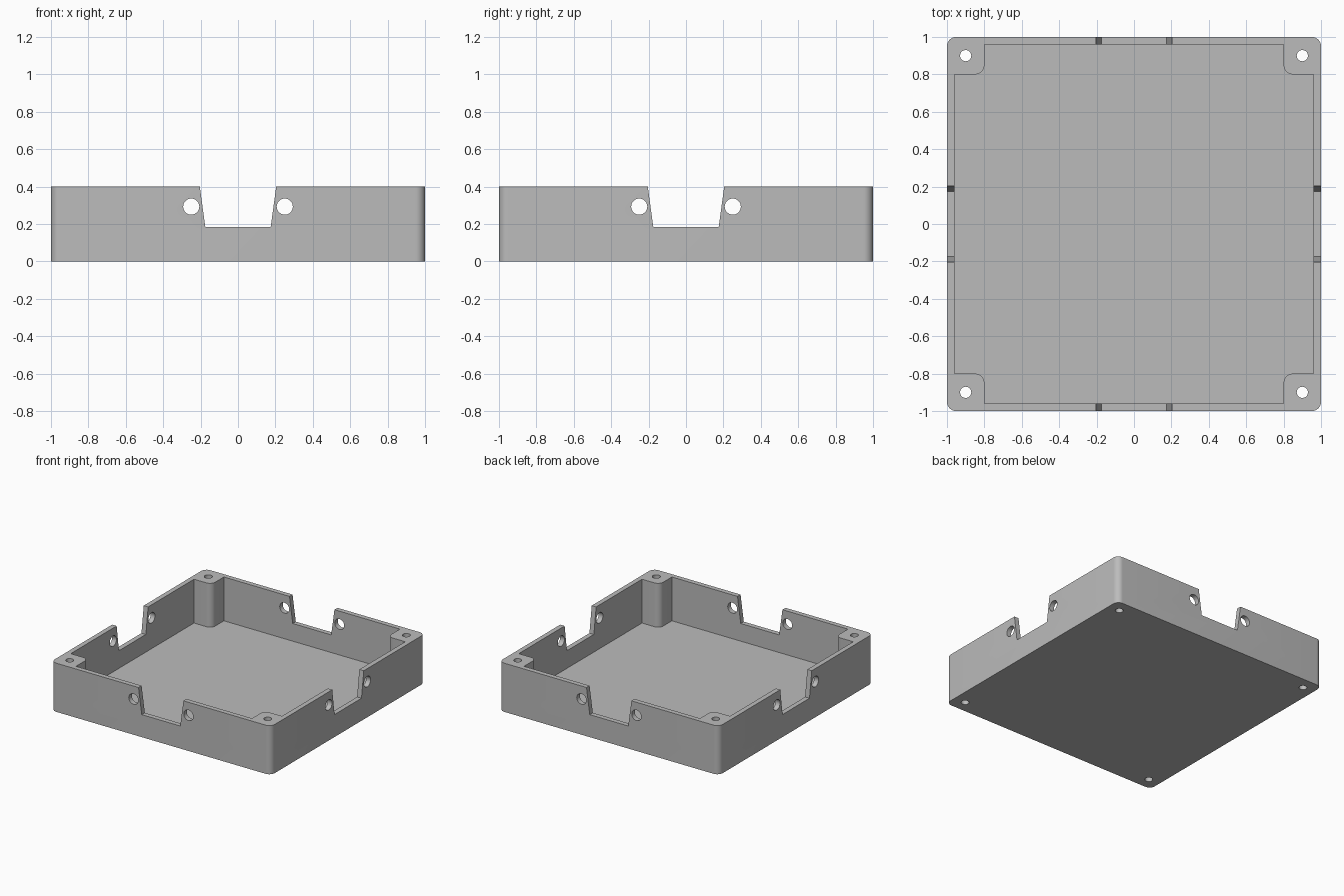
import bpy
import bmesh
from math import pi, cos, sin
from mathutils import Matrix

cube = bpy.data.objects.get("Cube")
if cube:
    bpy.data.objects.remove(cube, do_unlink=True)

HEIGHT, FLOOR, WALL = 0.4, 0.04, 0.04
INNER = 1 - WALL
POST = 0.8          # inner edge of the corner posts
ROUND = 0.05        # radius of outer corners and post corners

grey = bpy.data.materials.new("plain_grey")
grey.use_nodes = True
colour = (0.5, 0.5, 0.5, 1)
grey.diffuse_color = colour
grey.node_tree.nodes["Principled BSDF"].inputs["Base Color"].default_value = colour


def arc(cx, cy, r, start, end, steps=10):
    angles = [start + (end - start) * i / steps for i in range(steps + 1)]
    return [(cx + r * cos(a), cy + r * sin(a)) for a in angles]


def four_fold(quarter):
    """Repeat a quarter outline around the centre."""
    points = []
    for _ in range(4):
        points += quarter
        quarter = [(-y, x) for x, y in quarter]
    return points


def circle(cx, cy, r, sides=40):
    return arc(cx, cy, r, 0, 2 * pi, sides)[:-1]


def prism(name, outline, low, high, matrix=Matrix()):
    bm = bmesh.new()
    base = bm.faces.new([bm.verts.new((x, y, low)) for x, y in outline])
    top = bmesh.ops.extrude_face_region(bm, geom=[base])["geom"]
    moved = [v for v in top if isinstance(v, bmesh.types.BMVert)]
    bmesh.ops.translate(bm, verts=moved, vec=(0, 0, high - low))
    bmesh.ops.recalc_face_normals(bm, faces=bm.faces)
    bm.transform(matrix)
    mesh = bpy.data.meshes.new(name)
    bm.to_mesh(mesh)
    bm.free()
    mesh.materials.append(grey)
    obj = bpy.data.objects.new(name, mesh)
    bpy.context.collection.objects.link(obj)
    return obj


# Tray body with rounded outer corners
tray = prism("tray", four_fold(arc(1 - ROUND, 1 - ROUND, ROUND, 0, pi / 2)), 0, HEIGHT)
bpy.ops.object.select_all(action="DESELECT")
tray.select_set(True)
bpy.context.view_layer.objects.active = tray


def cut(outline, low, high, matrix=Matrix()):
    cutter = prism("cutter", outline, low, high, matrix)
    cutter.hide_render = True
    mod = tray.modifiers.new("cut", "BOOLEAN")
    mod.operation = "DIFFERENCE"
    mod.solver = "EXACT"
    mod.object = cutter
    bpy.ops.object.modifier_apply(modifier=mod.name)
    bpy.data.objects.remove(cutter, do_unlink=True)


# Cavity, leaving a rounded post in each corner
mid = POST + ROUND
cavity = [(INNER, POST)] + arc(mid, mid, ROUND, 1.5 * pi, pi) + [(POST, INNER)]
cut(four_fold(cavity), FLOOR, HEIGHT + 0.1)

# Screw holes down through the posts
for sx in (-1, 1):
    for sy in (-1, 1):
        cut(circle(0.9 * sx, 0.9 * sy, 0.03), -0.1, HEIGHT + 0.1)

# Tapered notches and the cable holes beside them, through opposite walls
notch = [(-0.175, 0.185), (0.175, 0.185), (0.218, 0.5), (-0.218, 0.5)]
for turn in (0, pi / 2):
    across = Matrix.Rotation(turn, 4, "Z") @ Matrix.Rotation(pi / 2, 4, "X")
    cut(notch, -1.2, 1.2, across)
    for side in (-1, 1):
        cut(circle(0.25 * side, 0.293, 0.043), -1.2, 1.2, across)

bpy.ops.object.shade_smooth_by_angle(angle=pi / 6)
